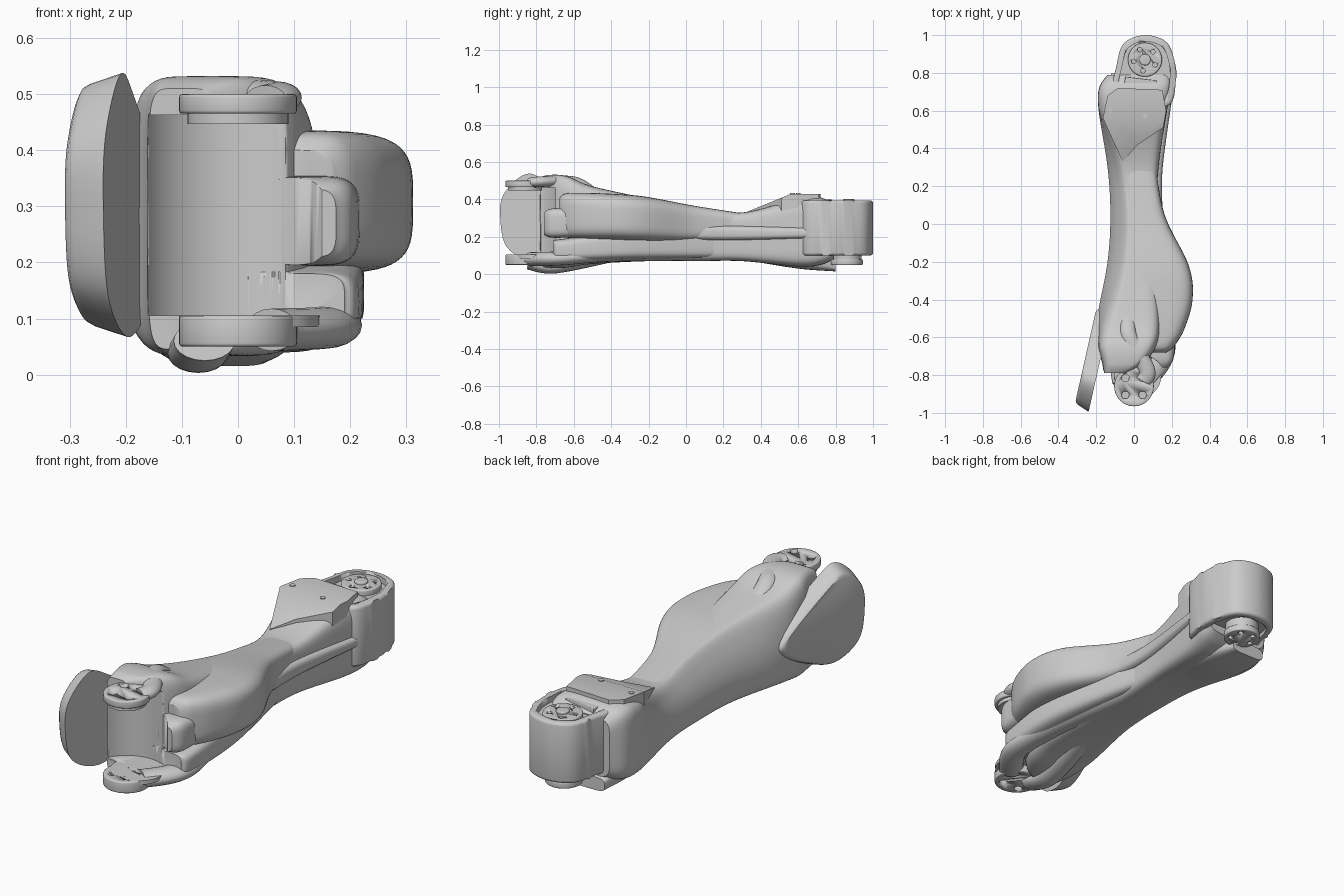
import bpy, bmesh, math
from mathutils import Vector

if "Cube" in bpy.data.objects:
    bpy.data.objects.remove(bpy.data.objects["Cube"])


def finish(name, bm, angle=35):
    bmesh.ops.recalc_face_normals(bm, faces=bm.faces)
    me = bpy.data.meshes.new(name)
    bm.to_mesh(me)
    bm.free()
    ob = bpy.data.objects.new(name, me)
    bpy.context.collection.objects.link(ob)
    bpy.ops.object.select_all(action='DESELECT')
    ob.select_set(True)
    bpy.context.view_layer.objects.active = ob
    bpy.ops.object.shade_smooth_by_angle(angle=math.radians(angle))
    return ob


def spline(pts, steps, closed=False):
    """Catmull-Rom through a list of tuples."""
    n, out = len(pts), []
    get = (lambda i: pts[i % n]) if closed else (lambda i: pts[max(0, min(n - 1, i))])
    for i in range(n if closed else n - 1):
        p = [get(i + k) for k in (-1, 0, 1, 2)]
        for s in range(steps):
            t = s / steps
            out.append(tuple(0.5 * (2 * b + (c - a) * t + (2 * a - 5 * b + 4 * c - d) * t * t
                             + (3 * b - a - 3 * c + d) * t ** 3) for a, b, c, d in zip(*p)))
    return out if closed else out + [pts[-1]]


def skin(name, rings):
    bm = bmesh.new()
    vs = [[bm.verts.new(p) for p in r] for r in rings]
    n = len(rings[0])
    for a, b in zip(vs, vs[1:]):
        for i in range(n):
            bm.faces.new((a[i], a[(i + 1) % n], b[(i + 1) % n], b[i]))
    bm.faces.new(vs[0][::-1])
    bm.faces.new(vs[-1])
    return finish(name, bm)


def loft(name, sections, e=4, lean=0.0, n=56):
    """Rounded-box sections (y, x0, x1, z0, z1); lean tips the upper left side in at mid-length."""
    rings = []
    for y, x0, x1, z0, z1 in spline(sections, 8):
        tip = lean * max(0, 1 - ((y + 0.03) / 0.62) ** 2)
        ring = []
        for i in range(n):
            a = 2 * math.pi * i / n
            c, s = [math.copysign(abs(v) ** (2 / e), v) for v in (math.cos(a), math.sin(a))]
            if c < 0 and s > 0:
                c *= 1 - tip * s
            ring.append(((x0 + x1) / 2 + c * (x1 - x0) / 2, y, (z0 + z1) / 2 + s * (z1 - z0) / 2))
        rings.append(ring)
    return skin(name, rings)


def prism(name, outline, z0, z1, bevel=0.0, top=None, split=None):
    bm = bmesh.new()
    f = bm.faces.new([bm.verts.new((x, y, z0)) for x, y in outline])
    ext = bmesh.ops.extrude_face_region(bm, geom=[f])['geom']
    for v in ext:
        if isinstance(v, bmesh.types.BMVert):
            v.co.z = z1
    if split is not None:
        bmesh.ops.bisect_plane(bm, geom=bm.verts[:] + bm.edges[:] + bm.faces[:],
                               plane_co=(0, split, 0), plane_no=(0, 1, 0))
    if top:
        for v in bm.verts:
            if v.co.z > (z0 + z1) / 2:
                v.co.z = top(v.co.y)
    if bevel:
        rim = [ed for ed in bm.edges if abs(ed.verts[0].co.z - ed.verts[1].co.z) < 1e-5]
        bmesh.ops.bevel(bm, geom=rim, offset=bevel, segments=3, profile=0.5, affect='EDGES')
    return finish(name, bm)


def circle(x, y, r, n=48):
    return [(x + r * math.cos(2 * math.pi * i / n), y + r * math.sin(2 * math.pi * i / n)) for i in range(n)]


def cut(ob, cutter):
    m = ob.modifiers.new('cut', 'BOOLEAN')
    m.operation, m.solver, m.object = 'DIFFERENCE', 'EXACT', cutter
    bpy.context.view_layer.objects.active = ob
    bpy.ops.object.modifier_apply(modifier=m.name)
    bpy.data.objects.remove(cutter)


def flange(name, x, y, r, z0, z1, count, ring, hole):
    ob = prism(name, circle(x, y, r), z0, z1, 0.006)
    for i in range(count):
        a = math.pi / 4 + 2 * math.pi * i / count
        c = circle(x + ring * math.cos(a), y + ring * math.sin(a), hole, 20)
        cut(ob, prism('hole', c, z0 - 0.02, z1 + 0.02))
    return ob


def tube(name, pts, r, flat=0.65, n=20):
    path = [Vector(p) for p in spline(pts, 8)]
    rings = []
    for i, p in enumerate(path):
        d = (path[min(i + 1, len(path) - 1)] - path[max(i - 1, 0)]).normalized()
        side = d.cross(Vector((0, 0, 1))).normalized()
        up = side.cross(d)
        rings.append([p + side * r * math.cos(2 * math.pi * k / n) + up * r * flat * math.sin(2 * math.pi * k / n)
                      for k in range(n)])
    return skin(name, rings)


# Main limb, side shell, underside and hinge shoulder, hollowed round the knee hinge
shell = [
    loft('limb_body', [
        (-0.79, -0.16, -0.04, 0.045, 0.51), (-0.74, -0.168, 0.05, 0.035, 0.53), (-0.64, -0.19, 0.12, 0.035, 0.525),
        (-0.5, -0.195, 0.14, 0.055, 0.47), (-0.2, -0.14, 0.12, 0.07, 0.405), (0.05, -0.125, 0.12, 0.07, 0.36),
        (0.3, -0.14, 0.13, 0.07, 0.33), (0.6, -0.187, 0.175, 0.04, 0.405), (0.72, -0.185, 0.2, 0.05, 0.41),
        (0.79, -0.14, 0.2, 0.08, 0.37)], 6, 0.65),
    loft('side_bulge', [
        (-0.68, 0.04, 0.17, 0.24, 0.4), (-0.65, -0.01, 0.21, 0.2, 0.43), (-0.56, -0.03, 0.265, 0.19, 0.435),
        (-0.4, -0.04, 0.31, 0.185, 0.43), (-0.22, -0.05, 0.29, 0.18, 0.415), (0.05, -0.05, 0.162, 0.18, 0.365),
        (0.34, -0.06, 0.11, 0.21, 0.32)]),
    loft('lower_flank', [(-0.71, 0.03, 0.19, 0.085, 0.18), (-0.65, 0, 0.217, 0.07, 0.19),
                         (-0.3, 0, 0.215, 0.08, 0.23), (0.2, 0, 0.11, 0.09, 0.22)]),
    loft('hinge_shoulder', [(-0.76, 0.08, 0.175, 0.21, 0.33), (-0.71, 0.05, 0.21, 0.195, 0.352),
                            (-0.55, 0.03, 0.22, 0.2, 0.355)])]
for part in shell:
    cut(part, prism('hinge_gap', circle(0, -0.86, 0.18, 64), 0.105, 0.463))
loft('side_rib', [(0.02, 0.06, 0.135, 0.2, 0.24), (0.06, 0.05, 0.15, 0.183, 0.26),
                  (0.3, 0.04, 0.152, 0.18, 0.26), (0.72, 0.08, 0.21, 0.19, 0.25)], 3)

# Curved fork arms and bolt flanges of the knee hinge
tube('upper_fork_arm', [(0.05, -0.83, 0.488), (0.068, -0.77, 0.495), (-0.025, -0.6, 0.495), (-0.03, -0.5, 0.44)], 0.043)
tube('lower_fork_arm', [(0.06, -0.83, 0.08), (0.16, -0.67, 0.085), (0.13, -0.4, 0.105), (0.05, 0.1, 0.11)], 0.058)
tube('lower_fork_rib', [(-0.06, -0.84, 0.06), (-0.07, -0.7, 0.04), (-0.03, -0.4, 0.1)], 0.055)
prism('lower_fork_pad', circle(0.02, -0.8, 0.125), 0.085, 0.105)
flange('upper_hinge_flange', 0, -0.86, 0.105, 0.465, 0.5, 4, 0.064, 0.02)
flange('lower_hinge_flange', 0, -0.86, 0.105, 0.05, 0.105, 4, 0.064, 0.02)
prism('upper_hinge_spigot', circle(0, -0.86, 0.09), 0.447, 0.47)

# Tilted guard plate with drafted rim
outline = spline([(0, 0.3), (0.02, 0.43), (0.14, 0.535), (0.26, 0.49), (0.53, 0.3),
                  (0.55, 0.22), (0.38, 0.12), (0.2, 0.067), (0.04, 0.14)], 8, True)


def guard_ring(depth, scale):
    return [(-0.24 + 0.219 * u - 0.976 * depth, -0.993 + 0.976 * u + 0.219 * depth, z)
            for u, z in [(0.28 + (a - 0.28) * scale, 0.3 + (b - 0.3) * scale) for a, b in outline]]


skin('guard_plate', [guard_ring(0, 1), guard_ring(0.06, 0.92), guard_ring(0.073, 0.89), guard_ring(0.08, 0.84)])

# Hip housing with shallow pockets above and below
plan = spline([(-0.1, 0.66), (-0.09, 0.85), (-0.05, 0.96), (0.06, 1.0), (0.17, 0.965), (0.213, 0.87),
               (0.222, 0.76), (0.17, 0.62)], 6, True)
housing = prism('hip_housing', plan, 0.1, 0.395, 0.015)
inset = [(0.06 + (x - 0.06) * 0.8, 0.83 + (y - 0.83) * 0.8) for x, y in plan]
cut(housing, prism('pocket', inset, 0.365, 0.45))
cut(housing, prism('pocket', inset, 0.05, 0.12))
flange('upper_hip_flange', 0.058, 0.87, 0.09, 0.35, 0.392, 5, 0.06, 0.012)
prism('upper_hip_hub', circle(0.058, 0.87, 0.03), 0.38, 0.402, 0.004)
flange('lower_hip_flange', 0.058, 0.86, 0.085, 0.048, 0.08, 5, 0.055, 0.012)
prism('lower_hip_hub', circle(0.058, 0.86, 0.078), 0.07, 0.14)

# Hip covers, connector block and screws
prism('upper_cover', [(-0.085, 0.72), (-0.14, 0.68), (-0.165, 0.56), (-0.06, 0.33), (0.02, 0.42),
                      (0.155, 0.51), (0.17, 0.6), (0.15, 0.71)], 0.28, 0.43,
      top=lambda y: min(0.43, 0.335 + (y - 0.33) * 0.41), split=0.56)
prism('connector_block', [(-0.055, 0.73), (0.11, 0.71), (0.12, 0.76), (-0.045, 0.78)], 0.35, 0.4, 0.005)
for x, y in [(-0.125, 0.6), (0.06, 0.57)]:
    prism('cover_screw', circle(x, y, 0.013, 16), 0.4, 0.433)
loft('lower_cover', [(0.35, -0.08, 0.06, 0.07, 0.16), (0.6, -0.155, 0.1, 0.03, 0.18), (0.8, -0.12, 0.06, 0.015, 0.08)])
